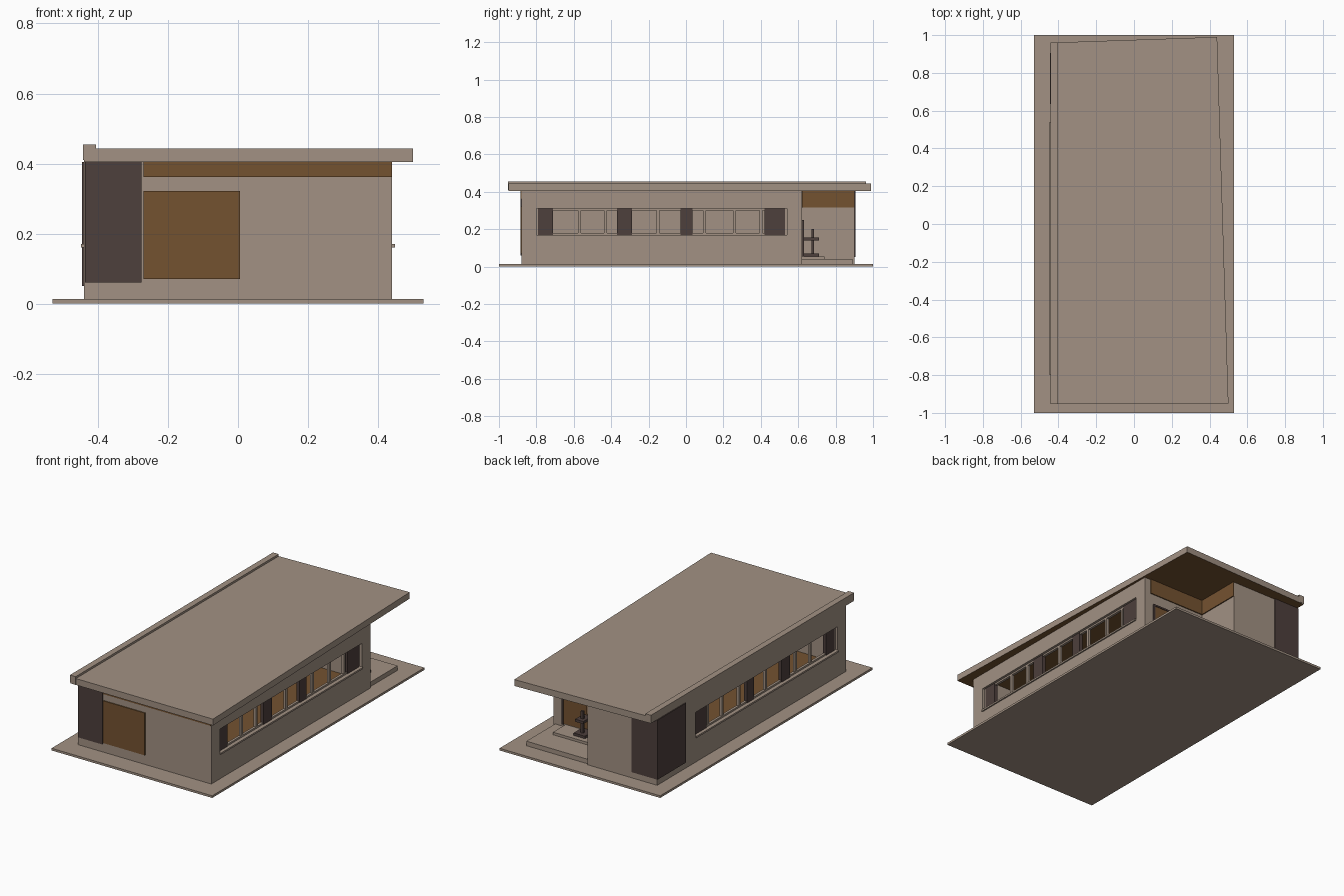
import bpy, bmesh

if "Cube" in bpy.data.objects:
    bpy.data.objects.remove(bpy.data.objects["Cube"])


def material(name, rgb):
    m = bpy.data.materials.new(name)
    m.diffuse_color = (*rgb, 1)
    m.use_nodes = True
    m.node_tree.nodes["Principled BSDF"].inputs["Base Color"].default_value = m.diffuse_color
    return m


TAUPE = material("taupe render", (0.36, 0.285, 0.227))
DARK = material("dark brown cladding", (0.075, 0.050, 0.045))
WOOD = material("orange brown wood", (0.175, 0.085, 0.030))


def boxes(name, mat, *items):
    """One object from several boxes (x0, x1, y0, y1, z0, z1)."""
    bm = bmesh.new()
    for x0, x1, y0, y1, z0, z1 in items:
        vs = bmesh.ops.create_cube(bm, size=1)["verts"]
        for v in vs:
            v.co = ((x0 + x1) / 2 + v.co.x * (x1 - x0),
                    (y0 + y1) / 2 + v.co.y * (y1 - y0),
                    (z0 + z1) / 2 + v.co.z * (z1 - z0))
    bmesh.ops.recalc_face_normals(bm, faces=bm.faces)
    me = bpy.data.meshes.new(name)
    bm.to_mesh(me)
    bm.free()
    me.materials.append(mat)
    ob = bpy.data.objects.new(name, me)
    bpy.context.collection.objects.link(ob)
    return ob


def side_boxes(name, mat, s, *items):
    """Boxes given for the right side, flipped to the left when s = -1."""
    return boxes(name, mat, *[(min(s * a, s * b), max(s * a, s * b), *r)
                              for a, b, *r in items])


# Ground slab and wall plinth
boxes("base_slab", TAUPE, (-0.53, 0.53, -1, 1, 0, 0.013))

# Interior floor and dividing wall seen through the windows
boxes("interior_floor", WOOD, (-0.40, 0.40, -0.84, 0.58, 0.01, 0.07))
boxes("interior_partition", TAUPE, (-0.01, 0.01, -0.84, 0.58, 0.07, 0.41))

# Front wall, porch wall and closed back room
TOP = 0.41
boxes("front_wall", TAUPE, (-0.44, 0.44, -0.88, -0.84, 0.01, TOP))
boxes("porch_wall", TAUPE, (0.02, 0.44, 0.58, 0.62, 0.01, TOP))
boxes("back_room", TAUPE, (-0.44, 0.02, 0.58, 0.90, 0.01, TOP))

# Long side walls with their ribbon windows
Y0, Y1, Z0, Z1 = -0.80, 0.54, 0.17, 0.31
panels = [(-0.79, -0.71), (-0.37, -0.29), (-0.03, 0.035), (0.42, 0.53)]
mullions = [-0.57, -0.43, -0.15, 0.10, 0.26, 0.40]
for s, side in ((1, "right"), (-1, "left")):
    side_boxes(side + "_wall", TAUPE, s,
               (0.40, 0.44, -0.84, 0.58, 0.01, Z0),
               (0.40, 0.44, -0.84, 0.58, Z1, TOP),
               (0.40, 0.44, -0.84, Y0, Z0, Z1),
               (0.40, 0.44, Y1, 0.58, Z0, Z1))
    side_boxes(side + "_window_frame", TAUPE, s,
               (0.41, 0.425, Y0, Y1, Z0, Z0 + 0.01),
               (0.41, 0.425, Y0, Y1, Z1 - 0.01, Z1),
               (0.41, 0.425, Y0, Y0 + 0.01, Z0, Z1),
               (0.41, 0.425, Y1 - 0.01, Y1, Z0, Z1),
               *[(0.41, 0.425, y - 0.008, y + 0.008, Z0, Z1) for y in mullions])
    side_boxes(side + "_window_panels", DARK, s,
               *[(0.408, 0.428, a, b, Z0, Z1) for a, b in panels])
    side_boxes(side + "_window_sill", TAUPE, s,
               (0.42, 0.448, Y0, Y1, Z0 - 0.01, Z0))

# Cladding plates on front and back left corners
boxes("front_dark_cladding", DARK, (-0.437, -0.275, -0.886, -0.88, 0.06, 0.405))
boxes("back_dark_cladding", DARK,
      (-0.446, -0.275, 0.90, 0.906, 0.05, 0.405),
      (-0.446, -0.44, 0.636, 0.90, 0.05, 0.405))
boxes("front_wood_panel", WOOD, (-0.27, 0.005, -0.886, -0.88, 0.07, 0.322))
boxes("front_wood_frieze", WOOD, (-0.27, 0.44, -0.886, -0.88, 0.362, 0.405))

# Porch: raised floor, wood frieze, door and small stand
boxes("porch_floor", TAUPE, (0.02, 0.43, 0.62, 0.89, 0.01, 0.04),
      (0.02, 0.36, 0.62, 0.74, 0.04, 0.055))
boxes("porch_frieze", WOOD, (0.02, 0.026, 0.62, 0.90, 0.315, 0.405),
      (0.02, 0.40, 0.62, 0.626, 0.315, 0.405))
boxes("porch_door", WOOD, (0.20, 0.37, 0.62, 0.626, 0.06, 0.24))
boxes("door_frame", DARK, (0.19, 0.20, 0.62, 0.63, 0.055, 0.25),
      (0.37, 0.38, 0.62, 0.63, 0.055, 0.25),
      (0.20, 0.37, 0.62, 0.63, 0.24, 0.25))
boxes("porch_stand", DARK, (0.20, 0.215, 0.67, 0.685, 0.055, 0.20),
      (0.18, 0.235, 0.63, 0.71, 0.14, 0.155),
      (0.17, 0.245, 0.63, 0.71, 0.055, 0.07))

# Tapered flat roof with wood underside
bm = bmesh.new()
plan = [(-0.44, -0.95), (0.50, -0.95), (0.44, 0.99), (-0.44, 0.96)]
face = bm.faces.new([bm.verts.new((x, y, 0.405)) for x, y in plan])
up = bmesh.ops.extrude_face_region(bm, geom=[face])["geom"]
for v in up:
    if isinstance(v, bmesh.types.BMVert):
        v.co.z = 0.443
bmesh.ops.recalc_face_normals(bm, faces=bm.faces)
for f in bm.faces:
    f.material_index = 1 if f.normal.z < -0.5 else 0
me = bpy.data.meshes.new("roof")
bm.to_mesh(me)
bm.free()
me.materials.append(TAUPE)
me.materials.append(WOOD)
bpy.context.collection.objects.link(bpy.data.objects.new("roof", me))

# Raised kerb along the left roof edge
boxes("roof_kerb", TAUPE, (-0.442, -0.405, -0.952, 0.962, 0.41, 0.455))
